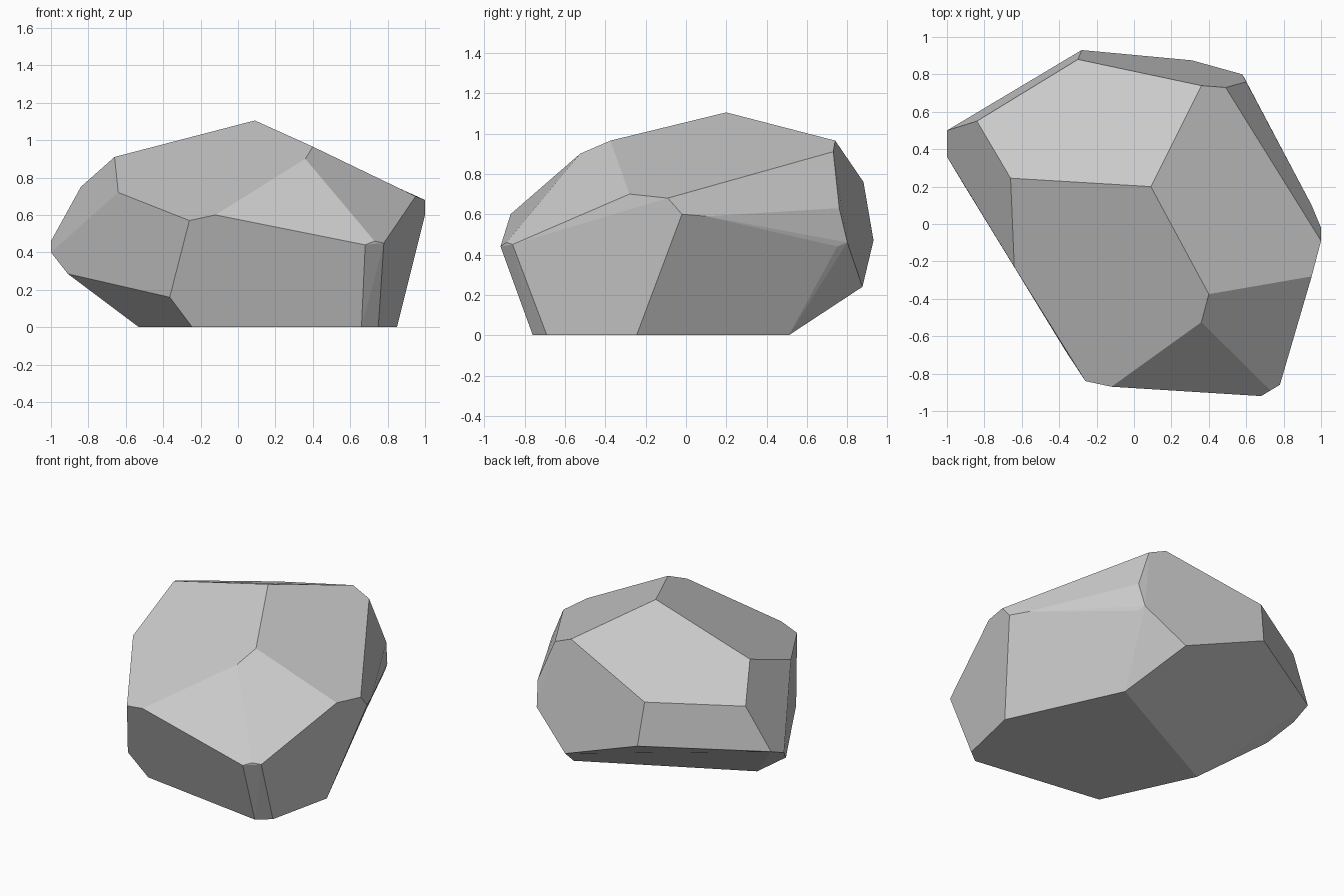
import bpy
import bmesh
import math

cube = bpy.data.objects.get("Cube")
if cube:
    bpy.data.objects.remove(cube, do_unlink=True)

# Corners of the boulder, grouped by level
base = [(.66, -.76, 0), (.75, -.69, 0), (.85, -.245, 0), (.59, .24, 0),
        (.5, .51, 0), (-.53, -.02, 0), (-.245, -.63, 0)]
lower = [(-.365, -.68, .16), (-.91, .21, .285), (.31, .875, .24)]
waist = [(-1, .36, .4), (-1, .5, .46), (-.28, .93, .47), (.58, .8, .46),
         (.6, .75, .44), (.68, -.92, .44), (.73, -.89, .46), (.78, -.86, .45)]
shoulder = [(-.26, -.84, .57), (-.12, -.87, .6), (.95, .1, .59), (1, -.02, .6),
            (.6, .76, .63), (1, -.09, .68), (.95, -.28, .7), (-.64, -.23, .72)]
crown = [(-.84, .55, .75), (-.3, .88, .76), (-.66, .245, .91), (.36, -.525, .9),
         (.49, .73, .91), (.36, .74, .965), (.4, -.375, .965), (.09, .2, 1.105)]

# Wrap the corners in a hull and merge nearly flat facets
bm = bmesh.new()
for corner in base + lower + waist + shoulder + crown:
    bm.verts.new(corner)
bmesh.ops.convex_hull(bm, input=bm.verts[:])
loose = [v for v in bm.verts if not v.link_faces]
bmesh.ops.delete(bm, geom=loose, context='VERTS')
bmesh.ops.dissolve_limit(bm, angle_limit=math.radians(5),
                         verts=bm.verts[:], edges=bm.edges[:])
bmesh.ops.recalc_face_normals(bm, faces=bm.faces[:])

mesh = bpy.data.meshes.new("boulder")
bm.to_mesh(mesh)
bm.free()
boulder = bpy.data.objects.new("boulder", mesh)
bpy.context.collection.objects.link(boulder)

# Plain stone colour
stone = bpy.data.materials.new("stone_grey")
stone.use_nodes = True
grey = (.6, .6, .6, 1)
stone.diffuse_color = grey
stone.node_tree.nodes["Principled BSDF"].inputs["Base Color"].default_value = grey
mesh.materials.append(stone)
